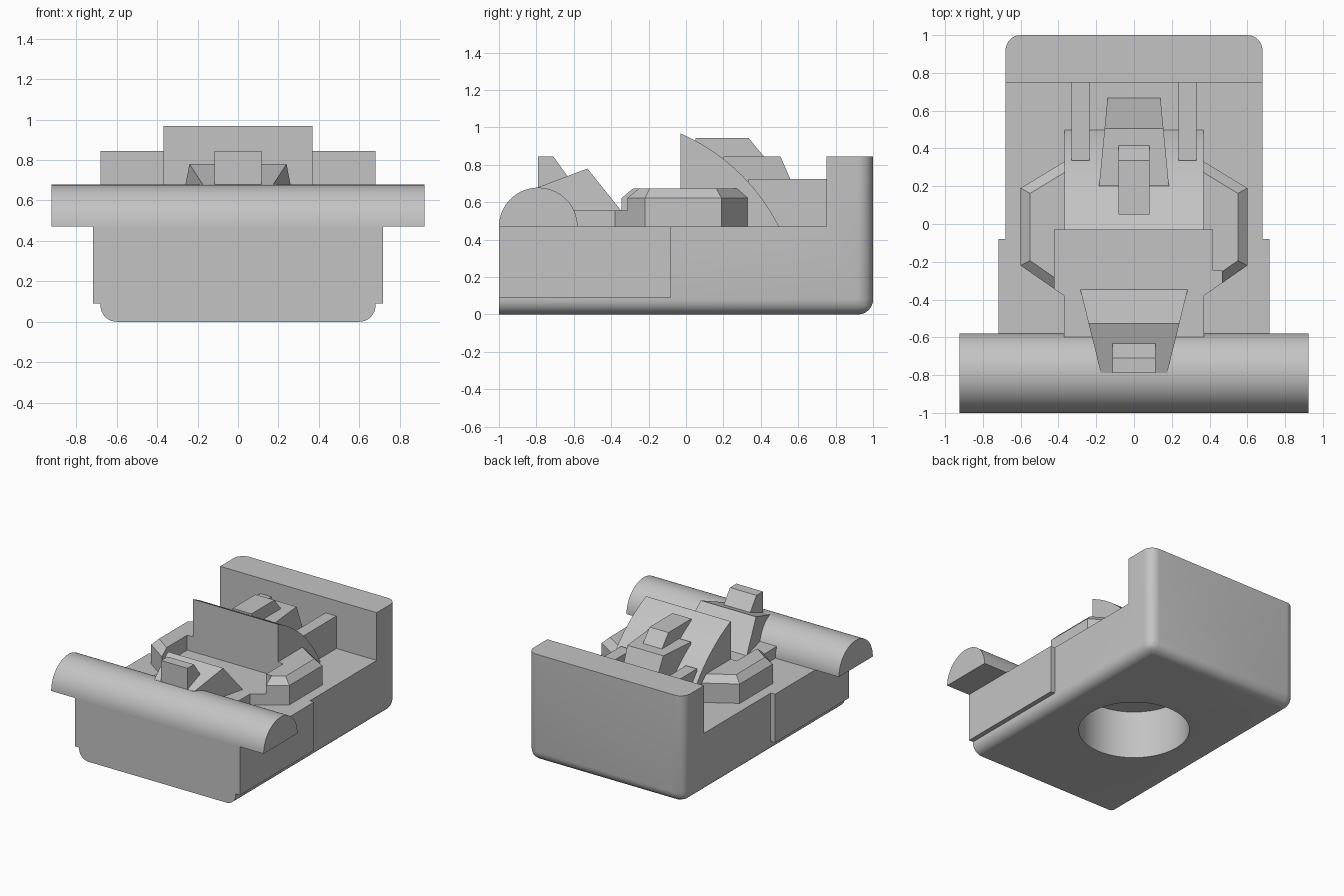
import bpy, bmesh, math

if "Cube" in bpy.data.objects:
    bpy.data.objects.remove(bpy.data.objects["Cube"])

grey = bpy.data.materials.new("light grey")
grey.diffuse_color = (0.55, 0.55, 0.55, 1)
grey.use_nodes = True
grey.node_tree.nodes["Principled BSDF"].inputs["Base Color"].default_value = grey.diffuse_color


def make(name, bm):
    bmesh.ops.recalc_face_normals(bm, faces=bm.faces)
    mesh = bpy.data.meshes.new(name)
    bm.to_mesh(mesh)
    bm.free()
    ob = bpy.data.objects.new(name, mesh)
    bpy.context.collection.objects.link(ob)
    mesh.materials.append(grey)
    return ob


def prism(pts, axis, a, b):
    """Extrude a profile: (y, z) points along x, or (x, y) points along z.
    With axis x, a and b may be functions of y, giving tapered sides."""
    bm = bmesh.new()
    rings = []
    for d in (a, b):
        if axis == "x":
            ring = [(d(p[0]) if callable(d) else d, *p) for p in pts]
        else:
            ring = [(*p, d) for p in pts]
        rings.append([bm.verts.new(c) for c in ring])
    lo, hi = rings
    bm.faces.new(lo)
    bm.faces.new(hi)
    n = len(pts)
    for i in range(n):
        j = (i + 1) % n
        bm.faces.new((lo[i], lo[j], hi[j], hi[i]))
    return bm


def box(x0, x1, y0, y1, z0, z1):
    return prism([(x0, y0), (x1, y0), (x1, y1), (x0, y1)], "z", z0, z1)


def select(ob):
    bpy.ops.object.select_all(action="DESELECT")
    ob.select_set(True)
    bpy.context.view_layer.objects.active = ob


def cut(ob, cutter):
    mod = ob.modifiers.new("cut", "BOOLEAN")
    mod.operation = "DIFFERENCE"
    mod.solver = "EXACT"
    mod.object = cutter
    select(ob)
    bpy.ops.object.modifier_apply(modifier=mod.name)
    bpy.data.objects.remove(cutter)


def smooth(ob):
    select(ob)
    bpy.ops.object.shade_smooth_by_angle(angle=math.radians(30))


# Base with raised rear wall, rounded along the bottom and rear corners
bm = prism([(-1, 0), (1, 0), (1, .845), (.75, .845), (.75, .47), (-1, .47)], "x", -.68, .68)
rounded = []
for e in bm.edges:
    p, q = (v.co for v in e.verts)
    rear = p.y > .99 and q.y > .99
    bottom = p.z < .01 and q.z < .01
    side = abs(p.x - q.x) < .01
    if (bottom and (side or rear)) or (rear and side):
        rounded.append(e)
bmesh.ops.bevel(bm, geom=rounded, offset=.08, segments=8, profile=.5, affect="EDGES")
base = make("base", bm)

# Round blind hole underneath
ring = [(.4 * math.cos(t * math.tau / 64), .4 * math.sin(t * math.tau / 64)) for t in range(64)]
cut(base, make("hole_cutter", prism(ring, "z", -.2, .38)))
smooth(base)

# Thin plates on both sides
for s, label in ((-1, "left"), (1, "right")):
    x = sorted((s * .66, s * .717))
    make(label + "_side_plate", box(*x, -1, -.08, .09, .47))
    x = sorted((s * .235, s * .33))
    make(label + "_rear_arm", box(*x, .335, .76, .46, .725))

# Half-round bar across the front
arc = [(-.79 + .21 * math.cos(math.pi * t / 32), .47 + .208 * math.sin(math.pi * t / 32))
       for t in range(33)]
smooth(make("front_bar", prism(arc, "x", -.923, .923)))

# Hexagonal housing: chamfered top, with the front opened down to a low floor
half = [(.6, -.22), (.6, .19), (.37, .33)]
outline = [(.37, -.38)] + half + [(-x, y) for x, y in reversed(half)] + [(-.37, -.38)]
bm = prism(outline, "z", .46, .672)
top = [e for e in bm.edges if all(v.co.z > .67 for v in e.verts)]
bmesh.ops.bevel(bm, geom=top, offset=.05, segments=1, affect="EDGES")
housing = make("hex_housing", bm)
cut(housing, make("recess_cutter", box(-.42, .415, -.7, -.03, .555, 1)))
cut(housing, make("notch_cutter", box(.3, .465, -.7, -.245, .555, 1)))
make("front_floor", box(-.37, .37, -.6, -.37, .46, .555))

# Curved ramp
cy, cz, r = -.46, -.015, 1.073
a0, a1 = math.atan2(.97 - cz, -.03 - cy), math.atan2(.47 - cz, .5 - cy)
ramp = [(cy + r * math.cos(a0 + (a1 - a0) * t / 20), cz + r * math.sin(a0 + (a1 - a0) * t / 20))
        for t in range(21)]
smooth(make("curved_ramp", prism(ramp + [(-.03, .47)], "x", -.368, .368)))


# Tapered block and fin behind the ramp
def rear_half(y):
    return .185 - (y - .2) * .096


make("rear_block", prism([(.2, .46), (.2, .845), (.505, .845), (.67, .465)], "x",
                         lambda y: -rear_half(y), rear_half))
make("rear_fin", prism([(.05, .8), (.05, .943), (.335, .943), (.42, .84), (.42, .8)], "x", -.082, .082))


# Tapered wedge and nub on the front bar
def front_half(y):
    return .175 + (y + .79) * .247


make("front_wedge", prism([(-.79, .5), (-.79, .68), (-.527, .78), (-.347, .555), (-.347, .5)], "x",
                          lambda y: -front_half(y), front_half))
make("front_nub", prism([(-.79, .6), (-.79, .845), (-.71, .845), (-.63, .735), (-.63, .6)], "x", -.115, .115))
